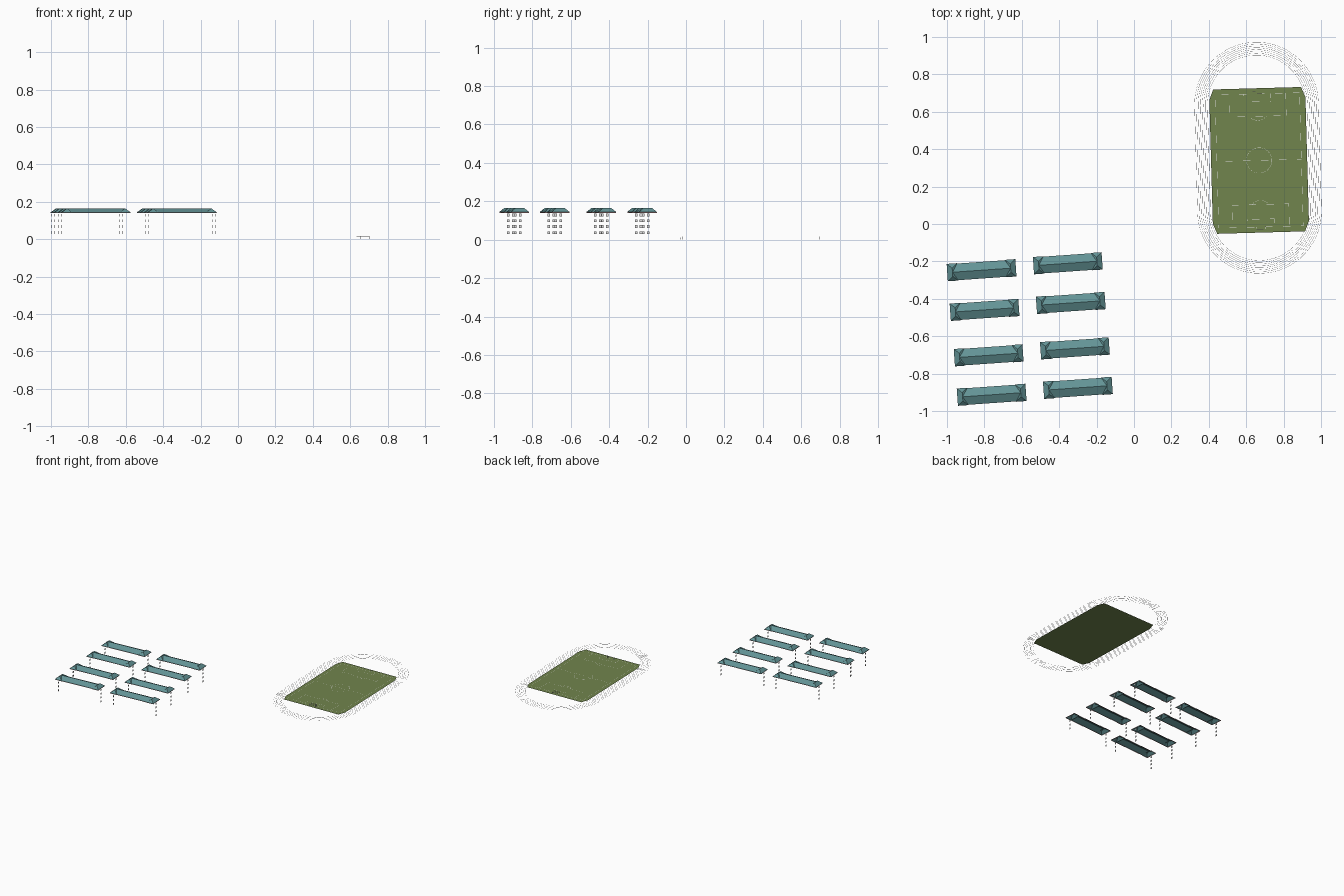
import bpy, bmesh, math
from mathutils import Matrix, Vector

if "Cube" in bpy.data.objects:
    bpy.data.objects.remove(bpy.data.objects["Cube"])


def material(name, rgb):
    m = bpy.data.materials.new(name)
    m.diffuse_color = (*rgb, 1)
    m.use_nodes = True
    m.node_tree.nodes["Principled BSDF"].inputs["Base Color"].default_value = m.diffuse_color
    return m


GRASS = material("grass green", (0.165, 0.235, 0.075))
WHITE = material("line white", (0.8, 0.8, 0.8))
TEAL = material("roof teal", (0.125, 0.295, 0.305))
FASCIA = material("fascia rose", (0.55, 0.33, 0.33))
GLASS = material("window white", (0.78, 0.78, 0.78))


def finish(name, bm, mat, matrix):
    me = bpy.data.meshes.new(name)
    bm.to_mesh(me)
    bm.free()
    me.materials.append(mat)
    ob = bpy.data.objects.new(name, me)
    ob.matrix_world = matrix
    bpy.context.collection.objects.link(ob)
    return ob


def face(bm, pts):
    return bm.faces.new([bm.verts.new(p) for p in pts])


def box(bm, c, s):
    bmesh.ops.create_cube(bm, size=1, matrix=Matrix.Translation(c) @ Matrix.Diagonal((*s, 1)))


def ribbon(bm, pts, z, w=0.0011, closed=False):
    """Flat painted line of width w along a 2D path."""
    n = len(pts)
    pts = [Vector(p) for p in pts]
    pairs = []
    for i, p in enumerate(pts):
        a = pts[(i - 1) % n] if closed or i > 0 else p
        b = pts[(i + 1) % n] if closed or i < n - 1 else p
        d1, d2 = (p - a).normalized(), (b - p).normalized()
        t = (d1 + d2).normalized()
        side = Vector((-t.y, t.x))
        k = max(t.dot(d1), t.dot(d2), 0.5)
        off = side * (w / 2 / k)
        pairs.append([bm.verts.new((*(p + s * off), z)) for s in (-1, 1)])
    for i in range(n if closed else n - 1):
        (a, b), (c, d) = pairs[i], pairs[(i + 1) % n]
        bm.faces.new((a, c, d, b))


def face_up(bm):
    for f in bm.faces:
        f.normal_update()
        if f.normal.z < 0:
            f.normal_flip()


def arc(cx, cy, r, a0, a1, n):
    return [(cx + r * math.cos(math.radians(a0 + (a1 - a0) * i / n)),
             cy + r * math.sin(math.radians(a0 + (a1 - a0) * i / n))) for i in range(n + 1)]


# ---- sports field ----
turn = Matrix.Rotation(math.radians(1.6), 4, 'Z')
field = Matrix.Translation((0.669, 0.34, 0)) @ turn

# grass with clipped corners
bm = bmesh.new()
X, Y, CX, CY = 0.257, 0.386, 0.022, 0.055
face(bm, [(x, y, 0.001) for x, y in (
    (X, -Y + CY), (X, Y - CY), (X - CX, Y), (-X + CX, Y),
    (-X, Y - CY), (-X, -Y + CY), (-X + CX, -Y), (X - CX, -Y))])
finish("grass_pitch", bm, GRASS, field)

# pitch markings
bm = bmesh.new()
LX, LY, Z = 0.226, 0.356, 0.002
ribbon(bm, [(-LX, -LY), (LX, -LY), (LX, LY), (-LX, LY)], Z, closed=True)
ribbon(bm, [(-LX, 0), (LX, 0)], Z)
ribbon(bm, arc(0, 0, 0.068, 0, 360, 32)[:-1], Z, closed=True)
for s in (-1, 1):
    for w, d in ((0.152, 0.12), (0.072, 0.042)):
        ribbon(bm, [(-w, s * LY), (-w, s * (LY - d)), (w, s * (LY - d)), (w, s * LY)], Z)
    ribbon(bm, [(x, s * y) for x, y in arc(0, LY - 0.082, 0.06, -141, -39, 12)], Z)
face_up(bm)
finish("pitch_markings", bm, WHITE, field)

# running track lane lines
bm = bmesh.new()
for i in range(8):
    r = 0.262 + i * 0.0099
    ribbon(bm, arc(0, 0.287, r, 0, 180, 32) + arc(0, -0.287, r, 180, 360, 32), 0.0, closed=True)
face_up(bm)
finish("track_lane_lines", bm, WHITE, Matrix.Translation((0.663, 0.354, 0)) @ turn)

# goals
bm = bmesh.new()
T = 0.0011
for s in (-1, 1):
    for x in (-0.025, 0.025):
        box(bm, (x, s * LY, 0.008), (T, T, 0.016))
        box(bm, (x, s * (LY + 0.012), 0.005), (T, T, 0.010))
        box(bm, (x, s * (LY + 0.006), 0.001), (T, 0.012, T))
    box(bm, (0, s * LY, 0.016), (0.05, T, T))
    box(bm, (0, s * (LY + 0.012), 0.010), (0.05, T, T))
finish("goals", bm, WHITE, field)


# ---- long buildings ----
EAVE, RIDGE = 0.144, 0.165
HL, HY, WY, WX = 0.184, 0.0445, 0.0465, 0.056   # half length, main and wing half widths, wing length


def building(name, x, y):
    m = Matrix.Translation((x, y, 0)) @ Matrix.Rotation(math.radians(4), 4, 'Z')
    mid = HL - WX / 2
    # roof: main gable plus a cross hip at each end
    bm = bmesh.new()
    for s in (-1, 1):
        face(bm, [(-mid * s, -HY * s, EAVE), (mid * s, -HY * s, EAVE),
                  (mid * s, 0, RIDGE), (-mid * s, 0, RIDGE)])
        c, r = s * mid, 0.022
        for k in (-1, 1):
            e = c + k * WX / 2
            face(bm, [(e, -k * WY, EAVE), (e, k * WY, EAVE), (c, k * r, RIDGE), (c, -k * r, RIDGE)])
            face(bm, [(c + k * WX / 2, k * WY, EAVE), (c - k * WX / 2, k * WY, EAVE), (c, k * r, RIDGE)])
    bmesh.ops.remove_doubles(bm, verts=bm.verts, dist=1e-5)
    face_up(bm)
    finish(name + "_roof", bm, TEAL, m)
    # thin fascia below the eaves
    bm = bmesh.new()
    for s in (-1, 1):
        box(bm, (0, s * (HY - 0.001), EAVE - 0.002), (2 * (HL - WX), 0.001, 0.004))
        box(bm, (s * (HL - 0.001), 0, EAVE - 0.002), (0.001, 2 * WY - 0.002, 0.004))
        for k in (-1, 1):
            box(bm, (s * mid, k * (WY - 0.001), EAVE - 0.002), (WX, 0.001, 0.004))
    finish(name + "_fascia", bm, FASCIA, m)
    # one column of end windows on four storeys
    bm = bmesh.new()
    for s in (-1, 1):
        for wz in (0.036, 0.068, 0.098, 0.128):
            box(bm, (s * (HL - 0.003), 0, wz), (0.001, 0.013, 0.014))
    finish(name + "_end_windows", bm, GLASS, m)


rows = ((-0.815, -0.247), (-0.799, -0.459), (-0.777, -0.702), (-0.761, -0.913))
for i, (x, y) in enumerate(rows):
    building(f"left_block_{i + 1}", x, y)
    building(f"right_block_{i + 1}", x + 0.461, y + 0.037)
